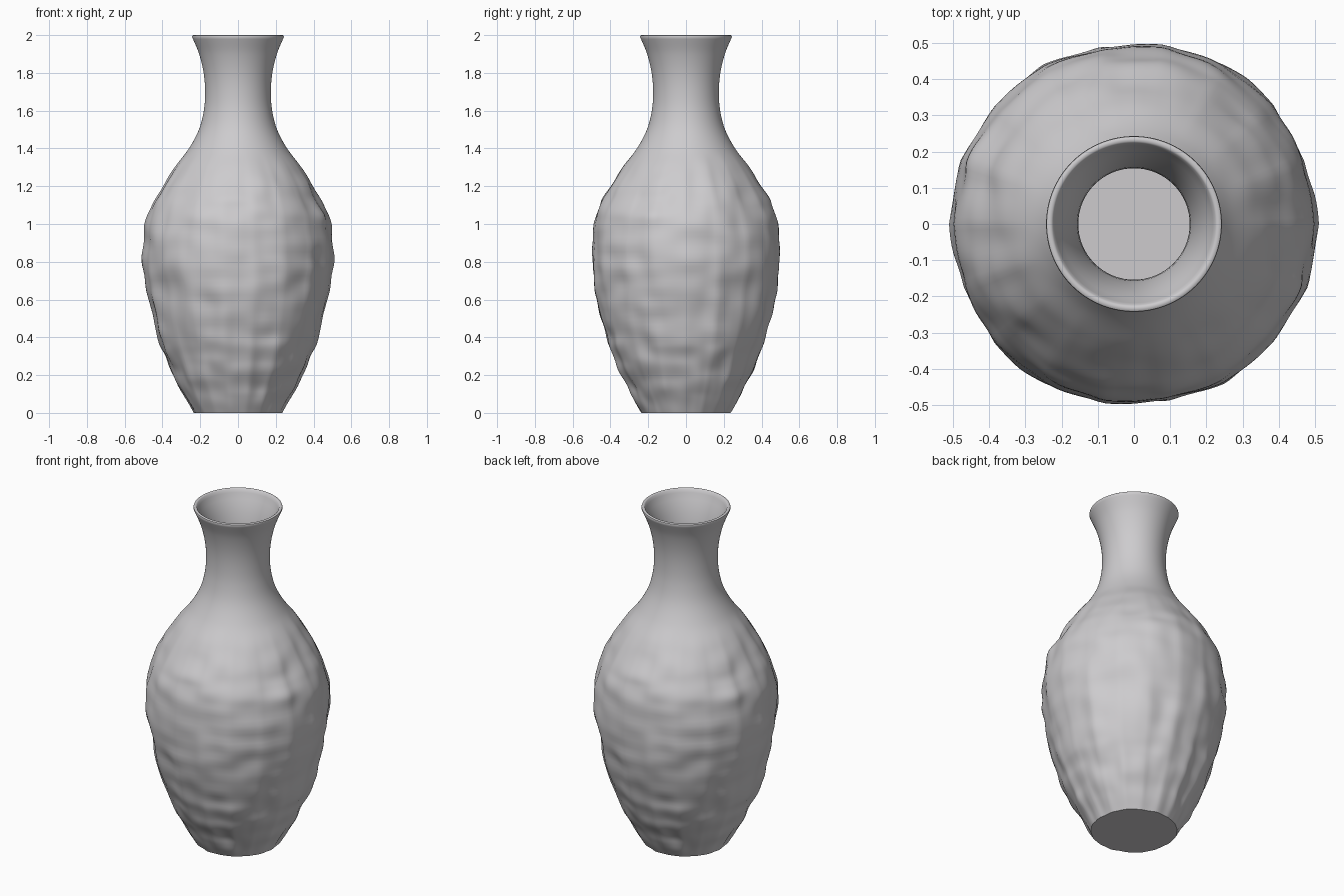
import bpy, bmesh, math
from mathutils import Vector, noise

if "Cube" in bpy.data.objects:
    bpy.data.objects.remove(bpy.data.objects["Cube"])

# Outer profile (radius, height) and wall settings
PROFILE = [(0.235, 0.0), (0.29, 0.1), (0.342, 0.2), (0.388, 0.3), (0.425, 0.4),
           (0.472, 0.6), (0.502, 0.8), (0.488, 1.0), (0.452, 1.1), (0.40, 1.2),
           (0.335, 1.3), (0.26, 1.4), (0.207, 1.5), (0.181, 1.6), (0.174, 1.7),
           (0.182, 1.8), (0.206, 1.9), (0.243, 1.99)]
SEGS, STEPS, WALL = 160, 8, 0.02


def smooth_curve(pts, steps):
    """Catmull-Rom samples through the profile points."""
    p = [Vector(q) for q in pts]
    p = [2 * p[0] - p[1]] + p + [2 * p[-1] - p[-2]]
    out = []
    for i in range(1, len(p) - 2):
        a, b, c, d = p[i - 1:i + 3]
        for k in range(steps):
            t = k / steps
            out.append(0.5 * (2 * b + (c - a) * t + (2 * a - 5 * b + 4 * c - d) * t * t
                              + (3 * b - a - 3 * c + d) * t ** 3))
    return out + [p[-2]]


def relief(ang, z):
    """Wavy carved relief on the body, repeated twice around the vase."""
    fade = max(0.0, min(1.0, (1.38 - z) / 0.25)) * (0.35 + 0.65 * min(1.0, z / 0.12))
    c, s = math.cos(2 * ang), math.sin(2 * ang)
    facets = 0.006 * abs(math.sin(9 * ang)) - 0.003
    ripples = noise.noise(Vector((c * 1.4, s * 1.4, z * 11)))
    lumps = noise.noise(Vector((c * 2.2 + 7, s * 2.2, z * 4)))
    return fade * (0.011 * ripples + 0.012 * lumps - facets)


def ring(bm, r, z, carved):
    verts = []
    for i in range(SEGS):
        a = 2 * math.pi * i / SEGS
        rr = r + (relief(a, z) if carved else 0)
        verts.append(bm.verts.new((rr * math.cos(a), rr * math.sin(a), z)))
    return verts


outer = smooth_curve(PROFILE, STEPS)
rim = [(0.2415, 1.997), (0.237, 2.0), (0.229, 2.0), (0.224, 1.996)]
inner = [(p.x - WALL, p.y) for p in reversed(outer[3:-1:3]) if p.y > 0.05]

# Vase: outside wall, rounded lip, inside wall
bm = bmesh.new()
rings = [ring(bm, p.x, p.y, True) for p in outer]
rings += [ring(bm, r, z, False) for r, z in rim]
rings += [ring(bm, r - (0.01 if z < 1.35 else 0), z, False) for r, z in inner]
for lo, hi in zip(rings, rings[1:]):
    for i in range(SEGS):
        j = (i + 1) % SEGS
        bm.faces.new((lo[i], lo[j], hi[j], hi[i]))
# Flat foot and inside floor
bm.faces.new(list(reversed(rings[0])))
bm.faces.new(rings[-1])
bmesh.ops.recalc_face_normals(bm, faces=bm.faces)

mesh = bpy.data.meshes.new("vase")
bm.to_mesh(mesh)
bm.free()
vase = bpy.data.objects.new("vase", mesh)
bpy.context.collection.objects.link(vase)

# Single pale grey clay colour
clay = bpy.data.materials.new("pale grey clay")
clay.diffuse_color = (0.61, 0.60, 0.615, 1)
clay.use_nodes = True
clay.node_tree.nodes["Principled BSDF"].inputs["Base Color"].default_value = clay.diffuse_color
mesh.materials.append(clay)

bpy.context.view_layer.objects.active = vase
vase.select_set(True)
bpy.ops.object.shade_smooth_by_angle(angle=math.radians(40))
